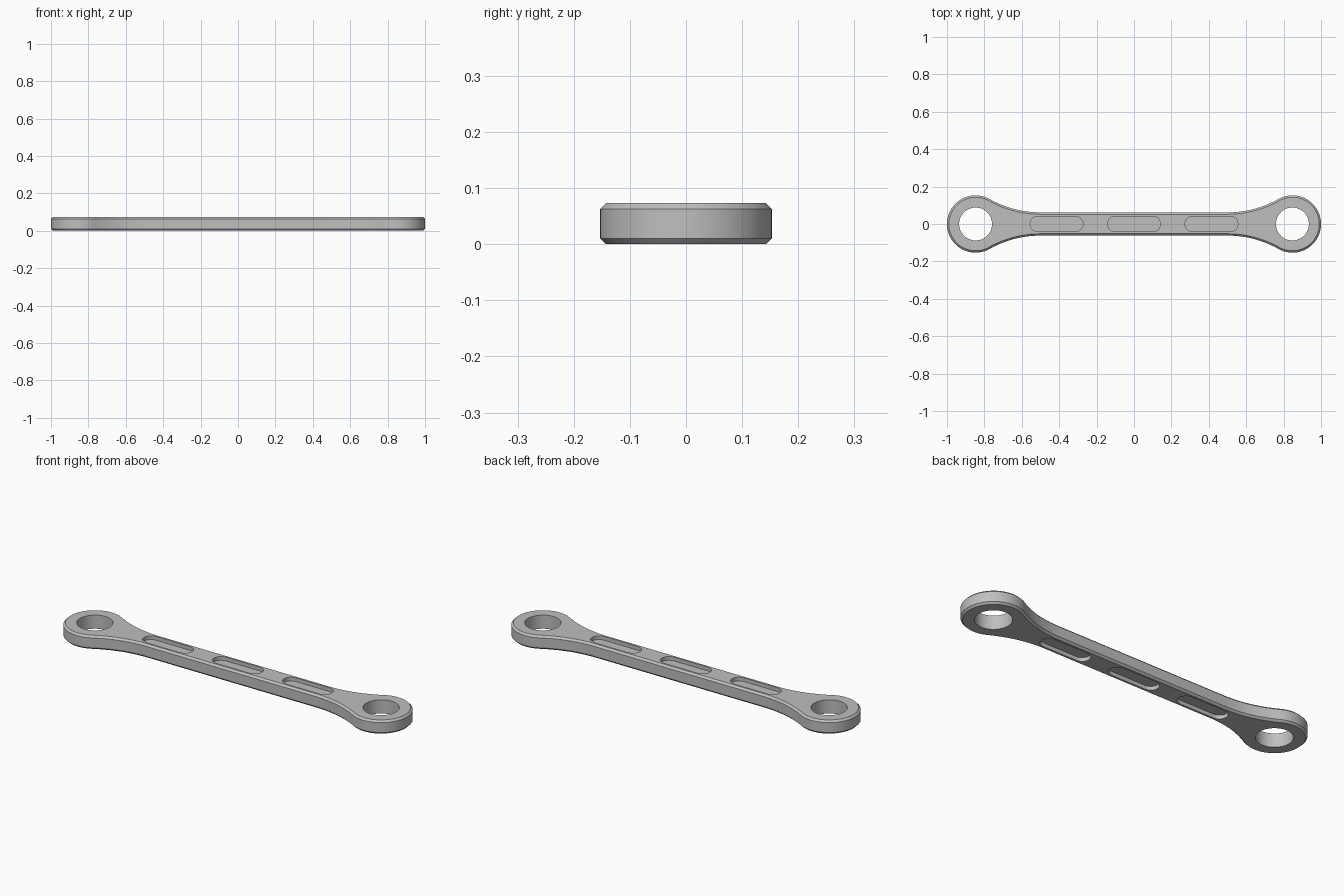
import bpy, bmesh, math

if "Cube" in bpy.data.objects:
    bpy.data.objects.remove(bpy.data.objects["Cube"])

THICK, CHAMFER = 0.073, 0.01
EYE_X, EYE_R, HOLE_R = 0.847, 0.153, 0.088
BAR_W, FILLET_X = 0.062, 0.5
SLOT_R, SLOT_L, SLOT_STEP, SLOT_DEPTH = 0.041, 0.283, 0.414, 0.02

# fillet that runs tangent from the bar edge into the eye
FILLET_R = ((EYE_X - FILLET_X) ** 2 + BAR_W ** 2 - EYE_R ** 2) / (2 * (EYE_R - BAR_W))
TANGENT = math.atan2(BAR_W + FILLET_R, FILLET_X - EYE_X)

steel = bpy.data.materials.new("grey_steel")
steel.use_nodes = True
grey = (0.52, 0.52, 0.52, 1)
steel.diffuse_color = grey
steel.node_tree.nodes["Principled BSDF"].inputs["Base Color"].default_value = grey


def arc(cx, cy, r, a0, a1, n):
    return [(cx + r * math.cos(a0 + (a1 - a0) * i / n),
             cy + r * math.sin(a0 + (a1 - a0) * i / n)) for i in range(n + 1)]


def link_outline(inset):
    """Closed outline of the link, moved inward by inset."""
    quarter = arc(EYE_X, 0, EYE_R - inset, 0, TANGENT, 32)
    quarter += arc(FILLET_X, BAR_W + FILLET_R, FILLET_R + inset,
                   TANGENT - math.pi, -math.pi / 2, 16)
    half = quarter + [(-x, y) for x, y in reversed(quarter)]
    return half + [(x, -y) for x, y in reversed(half[1:-1])]


def slot_outline(cx):
    d = SLOT_L / 2 - SLOT_R
    return (arc(cx + d, 0, SLOT_R, -math.pi / 2, math.pi / 2, 16)
            + arc(cx - d, 0, SLOT_R, math.pi / 2, 1.5 * math.pi, 16))


def loft(name, layers):
    """Solid through matching outlines given as (outline, height)."""
    bm = bmesh.new()
    rings = [[bm.verts.new((x, y, z)) for x, y in pts] for pts, z in layers]
    n = len(rings[0])
    for low, high in zip(rings, rings[1:]):
        for i in range(n):
            j = (i + 1) % n
            bm.faces.new((low[i], low[j], high[j], high[i]))
    bm.faces.new(rings[0][::-1])
    bm.faces.new(rings[-1])
    bmesh.ops.recalc_face_normals(bm, faces=bm.faces[:])
    mesh = bpy.data.meshes.new(name)
    bm.to_mesh(mesh)
    bm.free()
    mesh.materials.append(steel)
    obj = bpy.data.objects.new(name, mesh)
    bpy.context.collection.objects.link(obj)
    return obj


# chamfered link body
link = loft("link_body", [(link_outline(CHAMFER), 0), (link_outline(0), CHAMFER),
                          (link_outline(0), THICK - CHAMFER), (link_outline(CHAMFER), THICK)])

# cutters: round holes through the eyes, shallow pockets on both faces
cutters = []
for side in (-1, 1):
    ring = arc(side * EYE_X, 0, HOLE_R, 0, 2 * math.pi, 64)[:-1]
    cutters.append(loft("eye_hole_cutter", [(ring, -0.1), (ring, 0.2)]))
for k in (-1, 0, 1):
    slot = slot_outline(k * SLOT_STEP)
    cutters.append(loft("top_pocket_cutter", [(slot, THICK - SLOT_DEPTH), (slot, 0.2)]))
    cutters.append(loft("bottom_pocket_cutter", [(slot, -0.1), (slot, SLOT_DEPTH)]))

bpy.ops.object.select_all(action='DESELECT')
bpy.context.view_layer.objects.active = link
link.select_set(True)
for cutter in cutters:
    cutter.hide_render = True
    mod = link.modifiers.new("cut", 'BOOLEAN')
    mod.operation, mod.solver, mod.object = 'DIFFERENCE', 'EXACT', cutter
    bpy.ops.object.modifier_apply(modifier=mod.name)
    bpy.data.objects.remove(cutter)

bpy.ops.object.shade_smooth_by_angle(angle=math.radians(25))
